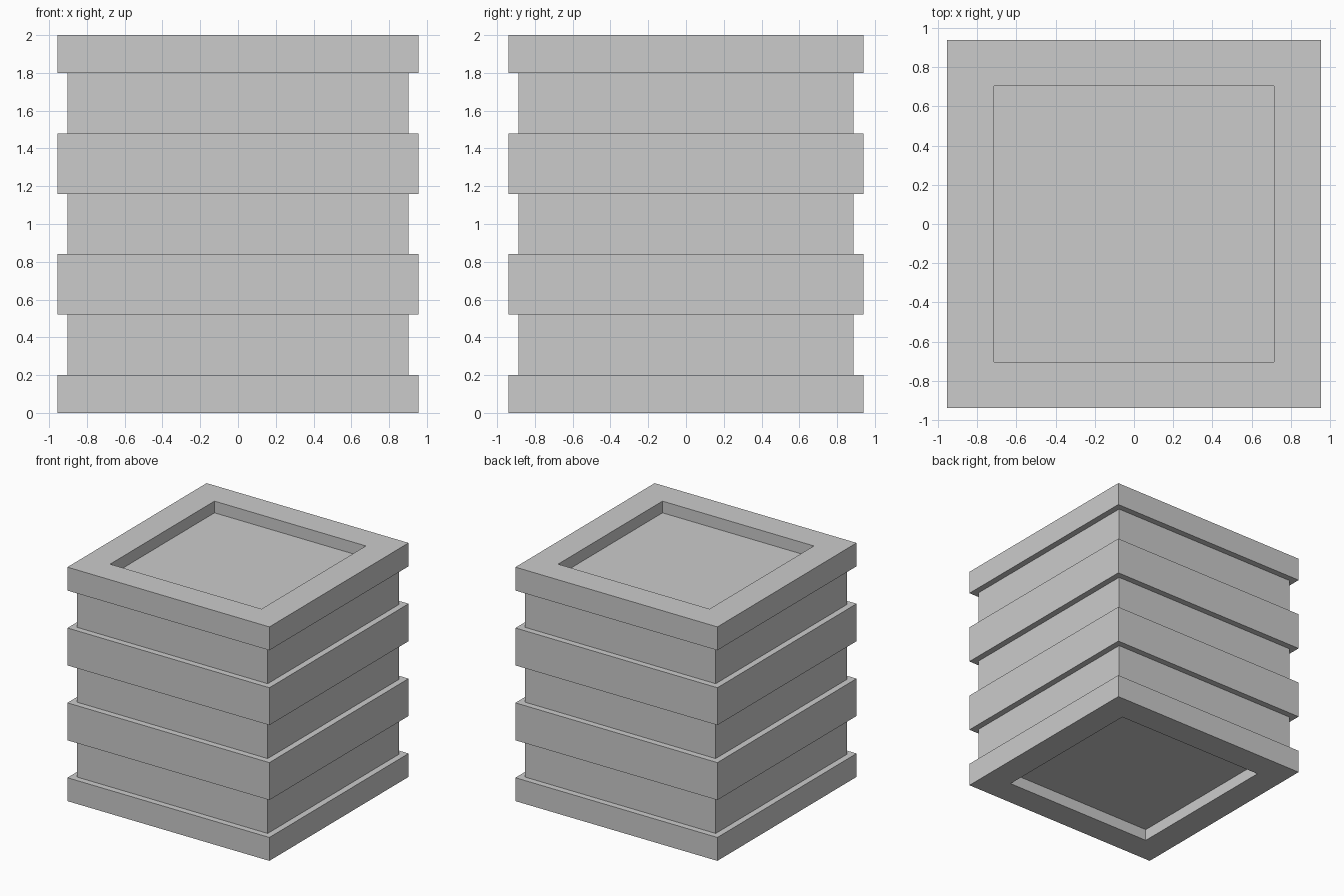
import bpy, bmesh

if "Cube" in bpy.data.objects:
    bpy.data.objects.remove(bpy.data.objects["Cube"])

WIDE = (0.955, 0.94)
NARROW = (0.902, 0.887)
RECESS = (0.716, 0.705)
DEPTH = 0.1

# Profile from bottom recess floor, up the stepped sides, to top recess floor
levels = [0.0, 0.2, 0.52, 0.84, 1.16, 1.48, 1.8, 2.0]
profile = [(RECESS, DEPTH), (RECESS, 0.0)]
for i in range(len(levels) - 1):
    size = WIDE if i % 2 == 0 else NARROW
    profile += [(size, levels[i]), (size, levels[i + 1])]
profile += [(RECESS, 2.0), (RECESS, 2.0 - DEPTH)]

# Loft rectangular rings along the profile
bm = bmesh.new()
rings = [[bm.verts.new((sx * hx, sy * hy, z))
          for sx, sy in ((-1, -1), (1, -1), (1, 1), (-1, 1))]
         for (hx, hy), z in profile]
for a, b in zip(rings, rings[1:]):
    for i in range(4):
        j = (i + 1) % 4
        bm.faces.new((a[i], a[j], b[j], b[i]))

# Recess floors
bm.faces.new(rings[0][::-1])
bm.faces.new(rings[-1])
bmesh.ops.recalc_face_normals(bm, faces=bm.faces)

mesh = bpy.data.meshes.new("banded_crate")
bm.to_mesh(mesh)
bm.free()
bpy.context.collection.objects.link(bpy.data.objects.new("banded_crate", mesh))
